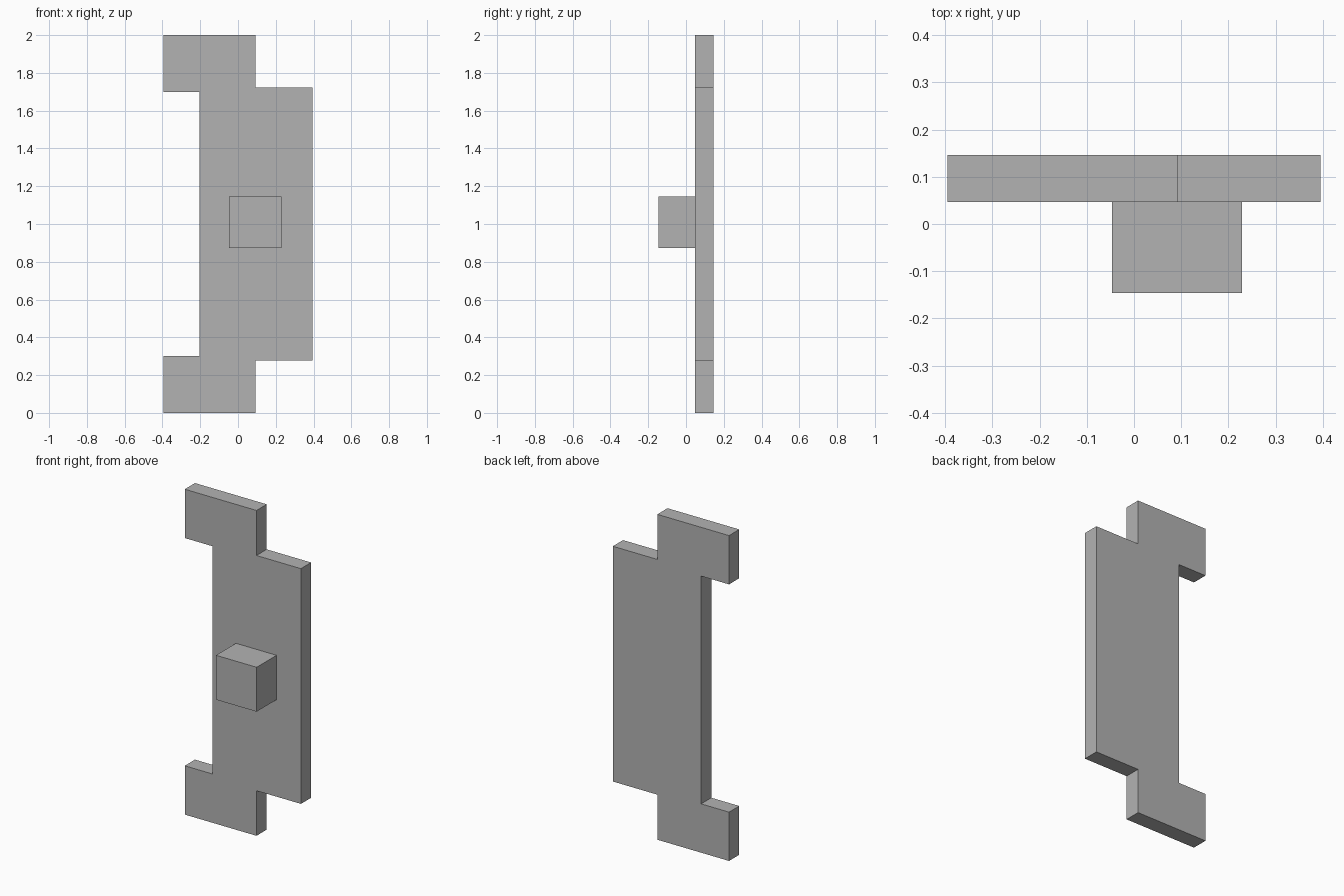
import bpy
import bmesh
from mathutils import Vector

cube = bpy.data.objects.get("Cube")
if cube:
    bpy.data.objects.remove(cube, do_unlink=True)

COLOUR = (0.45, 0.45, 0.45, 1.0)
grey = bpy.data.materials.new("plain grey")
grey.use_nodes = True
grey.diffuse_color = COLOUR
grey.node_tree.nodes["Principled BSDF"].inputs["Base Color"].default_value = COLOUR


def extrude_profile(name, points, y_front, y_back):
    """Solid made by sweeping an x-z outline from y_front to y_back."""
    bm = bmesh.new()
    face = bm.faces.new([bm.verts.new((x, y_front, z)) for x, z in points])
    swept = bmesh.ops.extrude_face_region(bm, geom=[face], use_keep_orig=True)
    moved = [v for v in swept["geom"] if isinstance(v, bmesh.types.BMVert)]
    bmesh.ops.translate(bm, verts=moved, vec=Vector((0, y_back - y_front, 0)))
    bmesh.ops.recalc_face_normals(bm, faces=bm.faces)
    mesh = bpy.data.meshes.new(name)
    bm.to_mesh(mesh)
    bm.free()
    mesh.materials.append(grey)
    obj = bpy.data.objects.new(name, mesh)
    bpy.context.collection.objects.link(obj)
    return obj


# Back plate: stepped outline, lower half mirrored upward about z = 1
lower = [(-0.205, 0.3), (-0.395, 0.3), (-0.395, 0), (0.093, 0),
         (0.093, 0.277), (0.395, 0.277)]
upper = [(x, 2 - z) for x, z in reversed(lower)]
extrude_profile("back_plate", lower + upper, 0.047, 0.146)

# Square knob on the front of the plate
knob = [(-0.047, 0.873), (0.229, 0.873), (0.229, 1.146), (-0.047, 1.146)]
extrude_profile("front_knob", knob, -0.146, 0.047)
